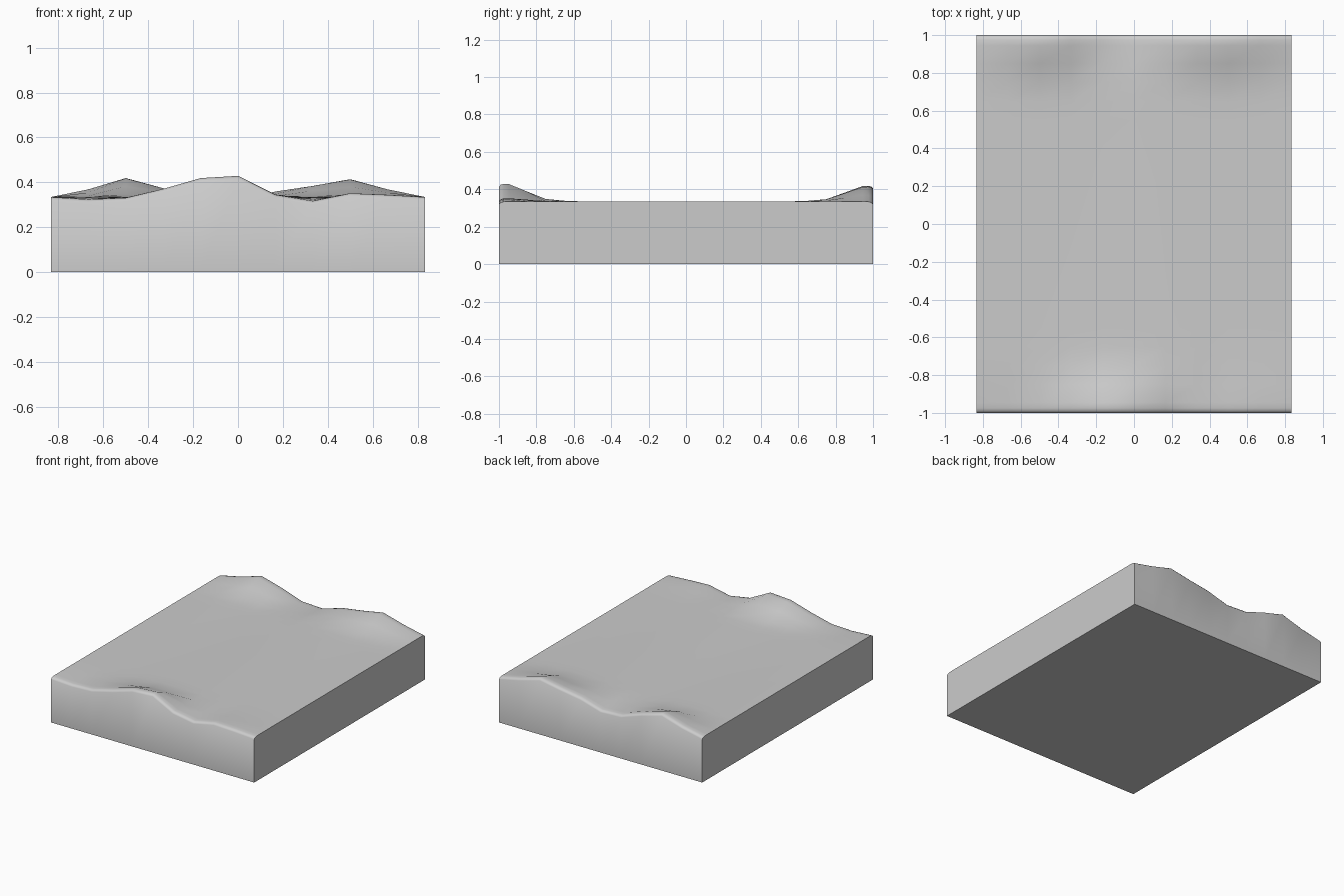
import bpy, bmesh, math

if "Cube" in bpy.data.objects:
    bpy.data.objects.remove(bpy.data.objects["Cube"])

HALF_X, BASE = 0.833, 0.335

# Crest heights along the front and back edges, left to right
FRONT = [0.335, 0.325, 0.332, 0.372, 0.42, 0.43, 0.346, 0.318, 0.352, 0.345, 0.335]
BACK = [0.335, 0.37, 0.42, 0.375, 0.32, 0.312, 0.36, 0.385, 0.415, 0.37, 0.335]

# Distance from centre, share of the crest height, drop of the rounded edge
ROWS = [(0.55, 0.0, 0.0), (0.65, 0.04, 0.0), (0.75, 0.14, 0.0), (0.85, 0.56, 0.0),
        (0.945, 0.97, 0.0), (0.975, 1.0, 0.001), (0.99, 1.0, 0.005), (1.0, 1.0, 0.016)]

rows = [(-y, s, d, FRONT) for y, s, d in reversed(ROWS)]
rows += [(y, s, d, BACK) for y, s, d in ROWS]

bm = bmesh.new()
n = len(FRONT)
xs = [-HALF_X + 2 * HALF_X * i / (n - 1) for i in range(n)]

# Rippled top surface
top = [[bm.verts.new((x, y, BASE + (crest[i] - BASE) * s - d)) for i, x in enumerate(xs)]
       for y, s, d, crest in rows]
for a, b in zip(top, top[1:]):
    for i in range(n - 1):
        bm.faces.new((a[i], a[i + 1], b[i + 1], b[i]))

# Straight walls and flat underside
rim = top[0] + [r[-1] for r in top[1:]] + top[-1][-2::-1] + [r[0] for r in top[-2:0:-1]]
foot = [bm.verts.new((v.co.x, v.co.y, 0)) for v in rim]
for i in range(len(rim)):
    j = (i + 1) % len(rim)
    bm.faces.new((rim[j], rim[i], foot[i], foot[j]))
bm.faces.new(foot[::-1])
bmesh.ops.recalc_face_normals(bm, faces=bm.faces)

mesh = bpy.data.meshes.new("wavy_edged_slab")
bm.to_mesh(mesh)
bm.free()
slab = bpy.data.objects.new("wavy_edged_slab", mesh)
bpy.context.collection.objects.link(slab)
bpy.context.view_layer.objects.active = slab
slab.select_set(True)
bpy.ops.object.shade_smooth_by_angle(angle=math.radians(50))
